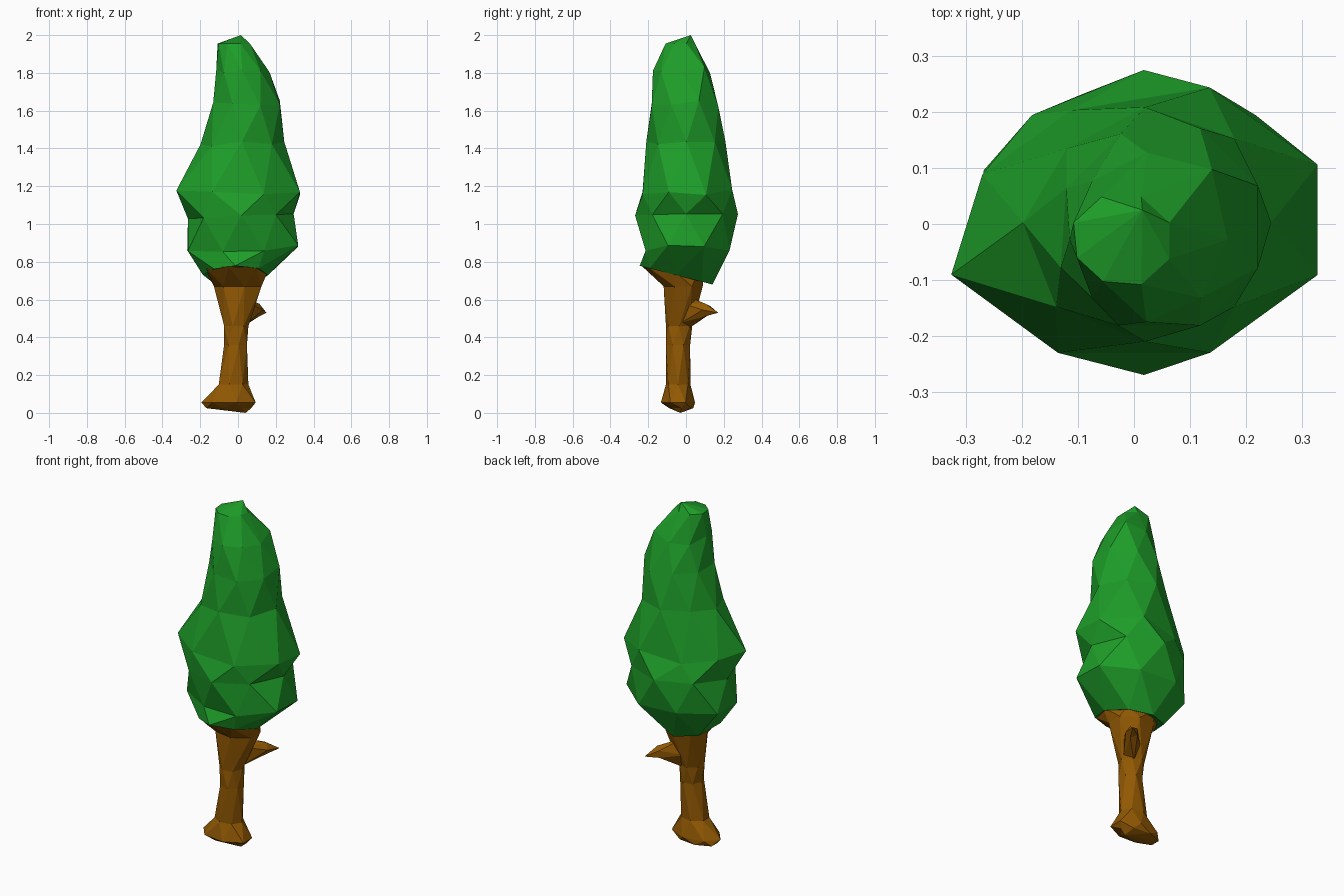
import bpy, math, random
from mathutils import Vector

if "Cube" in bpy.data.objects:
    bpy.data.objects.remove(bpy.data.objects["Cube"])

random.seed(4)


def material(name, rgb):
    m = bpy.data.materials.new(name)
    m.diffuse_color = (*rgb, 1)
    m.use_nodes = True
    m.node_tree.nodes["Principled BSDF"].inputs["Base Color"].default_value = m.diffuse_color
    return m


leaf = material("leaf green", (0.013, 0.34, 0.022))
bark = material("bark brown", (0.29, 0.1, 0.001))


def ring(n, k, z, xl, xr, yf, yb, tilt=0, dent_dir=0, dent=0, jit=0.0):
    """Oval of n points in the given extents, dented on one side; every second ring turns half a step."""
    grow = 1.0 if k % 2 == 0 else 1.06
    pts = []
    for i in range(n):
        a = 2 * math.pi * (i + k / 2) / n
        f = grow * (1 - dent * max(0, math.cos(a - math.radians(dent_dir))) ** 4)
        c, s = math.cos(a) * f, math.sin(a) * f
        x = (xl + xr) / 2 + (xr - xl) / 2 * c
        y = (yf + yb) / 2 + (yb - yf) / 2 * s
        pts.append(Vector((x, y, z + tilt * s + random.uniform(-jit, jit))))
    return pts


def loft(name, rings, top, bottom, mat):
    """Join turned rings with triangles and close both ends to a point."""
    n = len(rings[0])
    verts = [p for r in rings for p in r] + [Vector(bottom), Vector(top)]
    b, t = len(verts) - 2, len(verts) - 1
    faces = []
    for k in range(len(rings) - 1):
        for i in range(n):
            j = (i + 1) % n
            p, q = k * n, (k + 1) * n
            faces += [(p + i, p + j, q + i), (q + i, p + j, q + j)]
    last = (len(rings) - 1) * n
    for i in range(n):
        j = (i + 1) % n
        faces += [(j, i, b), (last + i, last + j, t)]
    me = bpy.data.meshes.new(name)
    me.from_pydata(verts, [], faces)
    me.materials.append(mat)
    ob = bpy.data.objects.new(name, me)
    bpy.context.collection.objects.link(ob)
    return ob


# Crown: z, left, right, front, back, tilt, dent direction, dent depth
crown = [
    (0.73, -0.19, 0.16, -0.25, 0.14, -0.05, 225, 0.1),
    (0.87, -0.275, 0.325, -0.235, 0.235, 0, 260, 0.14),
    (1.04, -0.265, 0.30, -0.275, 0.275, 0, 315, 0.08),
    (1.17, -0.335, 0.335, -0.235, 0.25, 0, 135, 0.24),
    (1.42, -0.205, 0.245, -0.21, 0.215, 0, 135, 0.12),
    (1.64, -0.135, 0.225, -0.185, 0.175, 0, 135, 0.08),
    (1.81, -0.115, 0.16, -0.175, 0.12, 0, 45, -0.2),
    (1.955, -0.11, 0.065, -0.11, 0.05, 0, 225, 0.1),
]
loft("crown", [ring(8, k, *r, jit=0.02 if 0 < k < 7 else 0) for k, r in enumerate(crown)],
     (0.015, 0.025, 2.0), (0, 0, 0.76), leaf)

# Trunk with flared foot and flared head under the crown
trunk = [
    (0.025, -0.18, 0.07, -0.09, 0.04, 0),
    (0.055, -0.185, 0.10, -0.13, 0.045, 0),
    (0.15, -0.11, 0.055, -0.108, 0.025, 0),
    (0.36, -0.07, 0.05, -0.104, 0.02, 0),
    (0.46, -0.08, 0.055, -0.108, 0.035, 0),
    (0.67, -0.12, 0.13, -0.115, 0.085, 0),
    (0.755, -0.185, 0.16, -0.235, 0.10, -0.02),
]
loft("trunk", [ring(7, k, *r) for k, r in enumerate(trunk)],
     (0, 0, 0.78), (0.04, -0.03, 0.0), bark)


# Broken branch stub pointing to the back right
def branch_ring(k, centre, width, height):
    side = Vector((0.75, -0.65, 0))
    out = []
    for i in range(5):
        a = 2 * math.pi * (i + k / 2) / 5
        out.append(Vector(centre) - side * width * math.cos(a) + Vector((0, 0, height * math.sin(a))))
    return out


loft("branch", [branch_ring(0, (0.02, 0.0, 0.53), 0.05, 0.09),
                branch_ring(1, (0.105, 0.11, 0.545), 0.035, 0.035)],
     (0.15, 0.17, 0.53), (0, -0.03, 0.53), bark)
